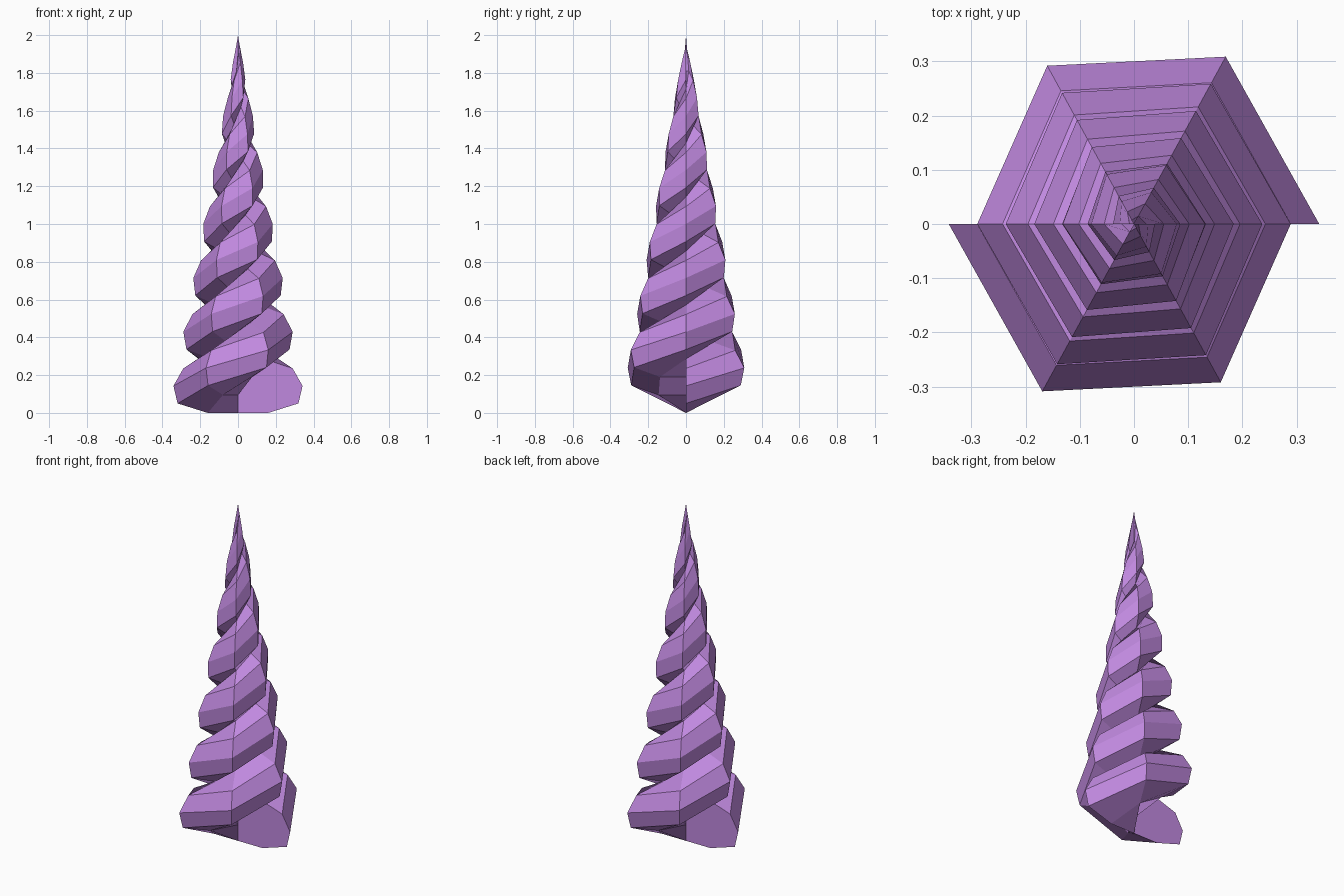
import bpy, bmesh, math

if "Cube" in bpy.data.objects:
    bpy.data.objects.remove(bpy.data.objects["Cube"])

HEIGHT = 2.0
STRAND = HEIGHT / 7          # height of one strand's section
TURNS, STEPS = 3, 6
RISE = 2 * STRAND / STEPS    # climb per step; two strands interlock

# Half-octagon section (radius, z) running from the axis outwards and back
PROFILE = [(0, 0), (0.16, 0), (0.328, 0.05), (0.368, STRAND / 2),
           (0.328, STRAND - 0.05), (0.16, STRAND), (0, STRAND)]
# Slightly stretched hexagonal plan
PLAN = [(1, 0), (0.522, 0.952), (-0.522, 0.952),
        (-1, 0), (-0.522, -0.952), (0.522, -0.952)]

mat = bpy.data.materials.new("purple")
mat.diffuse_color = (0.53, 0.25, 0.74, 1)
mat.use_nodes = True
mat.node_tree.nodes["Principled BSDF"].inputs["Base Color"].default_value = mat.diffuse_color


def strand(name, start):
    bm = bmesh.new()
    rings = []
    for i in range(TURNS * STEPS + 1):
        px, py = PLAN[(i + start) % STEPS]
        ring = []
        for r, z0 in PROFILE:
            z = z0 + i * RISE
            k = r * max(0.0, 1 - z / HEIGHT)   # taper to a point
            ring.append(bm.verts.new((px * k, py * k, z)))
        rings.append(ring)
    # Outer skin, then the two end caps
    for a, b in zip(rings, rings[1:]):
        for j in range(len(PROFILE) - 1):
            bm.faces.new((a[j], b[j], b[j + 1], a[j + 1]))
    bm.faces.new(rings[0])
    bm.faces.new(rings[-1][::-1])
    bmesh.ops.remove_doubles(bm, verts=bm.verts, dist=1e-5)
    bmesh.ops.recalc_face_normals(bm, faces=bm.faces)
    me = bpy.data.meshes.new(name)
    bm.to_mesh(me)
    bm.free()
    me.materials.append(mat)
    ob = bpy.data.objects.new(name, me)
    bpy.context.collection.objects.link(ob)


# Two strands, half a turn apart
strand("horn_strand_a", 0)
strand("horn_strand_b", 3)
